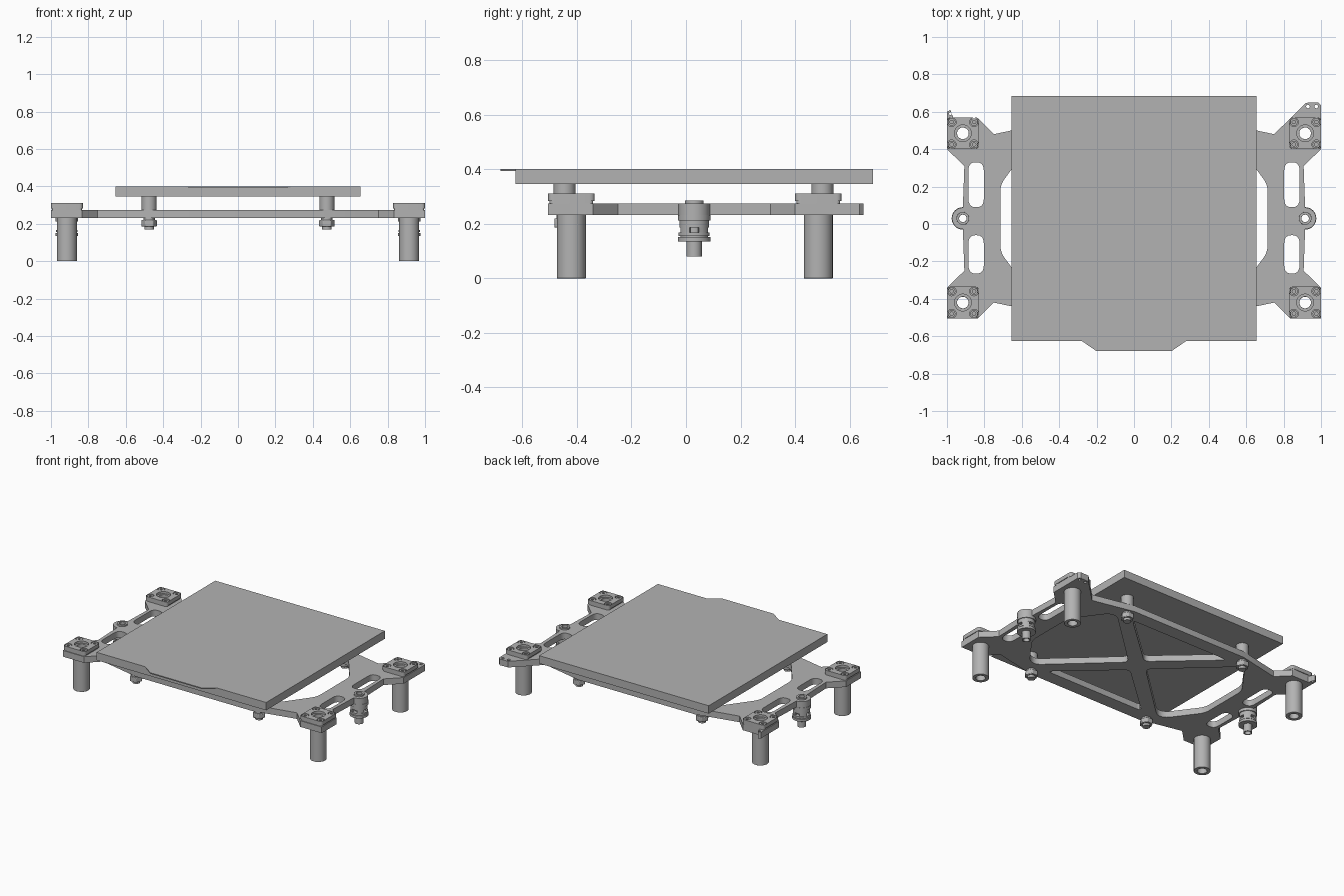
import bpy, bmesh, math
from mathutils import Vector

if "Cube" in bpy.data.objects:
    bpy.data.objects.remove(bpy.data.objects["Cube"], do_unlink=True)

grey = bpy.data.materials.new("plain_grey")
grey.use_nodes = True
COLOUR = (0.45, 0.45, 0.45, 1)
grey.diffuse_color = COLOUR
grey.node_tree.nodes["Principled BSDF"].inputs["Base Color"].default_value = COLOUR


def circle(r, x=0, y=0, n=32):
    return [(x + r * math.cos(2 * math.pi * i / n), y + r * math.sin(2 * math.pi * i / n))
            for i in range(n)]


def rounded(points, r, steps=5):
    """Replace every corner of a polygon by a small curve."""
    out = []
    for i, p in enumerate(points):
        p = Vector(p)
        a, b = Vector(points[i - 1]) - p, Vector(points[(i + 1) % len(points)]) - p
        a = p + a.normalized() * min(r, a.length * 0.45)
        b = p + b.normalized() * min(r, b.length * 0.45)
        for k in range(steps + 1):
            t = k / steps
            out.append(tuple(a * (1 - t) ** 2 + p * 2 * t * (1 - t) + b * t * t))
    return out


def box(x0, x1, y0, y1):
    return [(x0, y0), (x1, y0), (x1, y1), (x0, y1)]


def slab(name, outline, z0, z1, holes=(), at=(0, 0), bevel=0):
    """Extrude an outline with holes between two heights."""
    curve = bpy.data.curves.new(name, "CURVE")
    curve.dimensions = "2D"
    curve.fill_mode = "BOTH"
    curve.extrude = (z1 - z0) / 2
    for loop in [outline, *holes]:
        spline = curve.splines.new("POLY")
        spline.points.add(len(loop) - 1)
        for point, (x, y) in zip(spline.points, loop):
            point.co = (x, y, 0, 1)
        spline.use_cyclic_u = True
    temp = bpy.data.objects.new(name + "_outline", curve)
    bpy.context.collection.objects.link(temp)
    graph = bpy.context.evaluated_depsgraph_get()
    mesh = bpy.data.meshes.new_from_object(temp.evaluated_get(graph))
    bpy.data.objects.remove(temp, do_unlink=True)
    bpy.data.curves.remove(curve)
    bm = bmesh.new()
    bm.from_mesh(mesh)
    bmesh.ops.remove_doubles(bm, verts=bm.verts, dist=0.0001)
    bmesh.ops.recalc_face_normals(bm, faces=bm.faces)
    bm.to_mesh(mesh)
    bm.free()
    mesh.name = name
    mesh.materials.clear()
    mesh.materials.append(grey)
    obj = bpy.data.objects.new(name, mesh)
    obj.location = (*at, (z0 + z1) / 2)
    bpy.context.collection.objects.link(obj)
    if bevel:
        mod = obj.modifiers.new("soft_edge", "BEVEL")
        mod.width, mod.segments, mod.limit_method = bevel, 2, "ANGLE"
    bpy.ops.object.select_all(action="DESELECT")
    obj.select_set(True)
    bpy.context.view_layer.objects.active = obj
    bpy.ops.object.shade_smooth_by_angle(angle=math.radians(35))
    return obj


def flip(points):
    return [(-x, y) for x, y in reversed(points)]


# Bed with its thin front grip tab
slab("bed", box(-0.655, 0.655, -0.625, 0.685), 0.345, 0.4)
slab("bed_tab", [(-0.28, -0.625), (-0.2, -0.68), (0.2, -0.68), (0.28, -0.625)], 0.393, 0.4)

# Carriage plate: right side outline, from front to back
NUT_X, NUT_Y = 0.915, 0.03
bulge = [(NUT_X + 0.058 * math.cos(math.radians(a)), NUT_Y + 0.058 * math.sin(math.radians(a)))
         for a in range(-90, 91, 15)]
side = [(0.45, -0.485), (0.655, -0.44), (0.75, -0.42), (0.835, -0.505), (1, -0.505),
        (1, -0.34), (0.907, -0.25), *bulge, (0.907, 0.31), (1, 0.4)]
back = [(0.835, 0.565), (0.75, 0.48), (0.655, 0.5), (0.45, 0.545)]
ear_right = [(1, 0.635), (0.985, 0.65), (0.92, 0.648)]
ear_left = [(-0.965, 0.565), (-0.982, 0.61), (-1, 0.6)]
outline = side + ear_right + back + flip(back) + ear_left + flip(side)

# Windows leave a diagonal cross of ribs
side_window = rounded([(0.07, 0.03), (0.5, -0.37), (0.56, -0.36), (0.715, -0.15),
                       (0.715, 0.21), (0.56, 0.42), (0.5, 0.43)], 0.04)
back_window = rounded([(0, 0.1), (0.39, 0.45), (-0.39, 0.45)], 0.04)
front_window = [(x, 2 * NUT_Y - y) for x, y in back_window]
holes = [side_window, flip(side_window), back_window, front_window,
         circle(0.01, 0.93, 0.628, 12), circle(0.01, 0.975, 0.628, 12),
         circle(0.008, -0.982, 0.59, 12)]
CORNERS = [(sx * NUT_X, y) for sx in (-1, 1) for y in (-0.42, 0.485)]
for sx in (-1, 1):
    for y0, y1 in ((-0.265, -0.06), (0.09, 0.33)):
        x0, x1 = sorted((sx * 0.803, sx * 0.885))
        holes.append(rounded(box(x0, x1, y0, y1), 0.045))
    holes.append(circle(0.03, sx * NUT_X, NUT_Y))
holes += [circle(0.052, x, y) for x, y in CORNERS]
slab("carriage_plate", outline, 0.232, 0.275, holes)

# Bearing at each corner: hollow post, two-tier flange, four screws
SCREWS = [(sx * 0.06, sy * 0.06) for sx in (-1, 1) for sy in (-1, 1)]
base = rounded(box(-0.08, 0.08, -0.08, 0.08), 0.015)
cap = rounded(box(-0.085, 0.085, -0.085, 0.085), 0.02)
for at in CORNERS:
    slab("bearing_post", circle(0.053), 0, 0.295, [circle(0.031)], at, 0.004)
    slab("bearing_base", base, 0.275, 0.285, [circle(0.052)], at)
    slab("bearing_flange", cap, 0.283, 0.31,
         [circle(0.045)] + [circle(0.024, x, y, 20) for x, y in SCREWS], at)
    for x, y in SCREWS:
        slab("bearing_screw", circle(0.02, n=20), 0.28, 0.308, [circle(0.01, n=6)],
             (at[0] + x, at[1] + y))

# Lead screw nut on each side, with a slotted spring cage
for sx in (-1, 1):
    at = (sx * NUT_X, NUT_Y)
    bore = [circle(0.02)]
    slab("nut_collar", circle(0.034), 0.2, 0.285, bore, at, 0.003)
    slab("nut_top_flange", circle(0.06), 0.212, 0.232, bore, at)
    slab("nut_body", circle(0.054), 0.187, 0.212, bore, at)
    slab("nut_core", circle(0.03), 0.15, 0.2, bore, at)
    for k in range(4):
        mid = math.radians(45 + 90 * k)
        arc = [(r * math.cos(mid + s * d), r * math.sin(mid + s * d))
               for r, s in ((0.054, 1), (0.04, -1)) for d in (-0.45, -0.2, 0, 0.2, 0.45)]
        slab("nut_cage_bar", arc, 0.16, 0.19, at=at)
    slab("nut_lower_ring", circle(0.057), 0.155, 0.168, bore, at)
    slab("nut_lower_flange", circle(0.06), 0.135, 0.152, bore, at, 0.003)
    slab("nut_middle", circle(0.05), 0.148, 0.16, bore, at)
    slab("nut_stem", circle(0.028), 0.08, 0.14, [circle(0.02)], at)

# Standoffs holding the bed, each with a hex nut beneath the plate
for x in (-0.475, 0.475):
    for y in (-0.445, 0.5):
        slab("bed_standoff", circle(0.04), 0.275, 0.345, at=(x, y))
        slab("standoff_neck", circle(0.03), 0.215, 0.235, at=(x, y))
        slab("standoff_nut", circle(0.043, n=6), 0.186, 0.22, at=(x, y), bevel=0.004)
        slab("standoff_tip", circle(0.025), 0.17, 0.19, at=(x, y))
